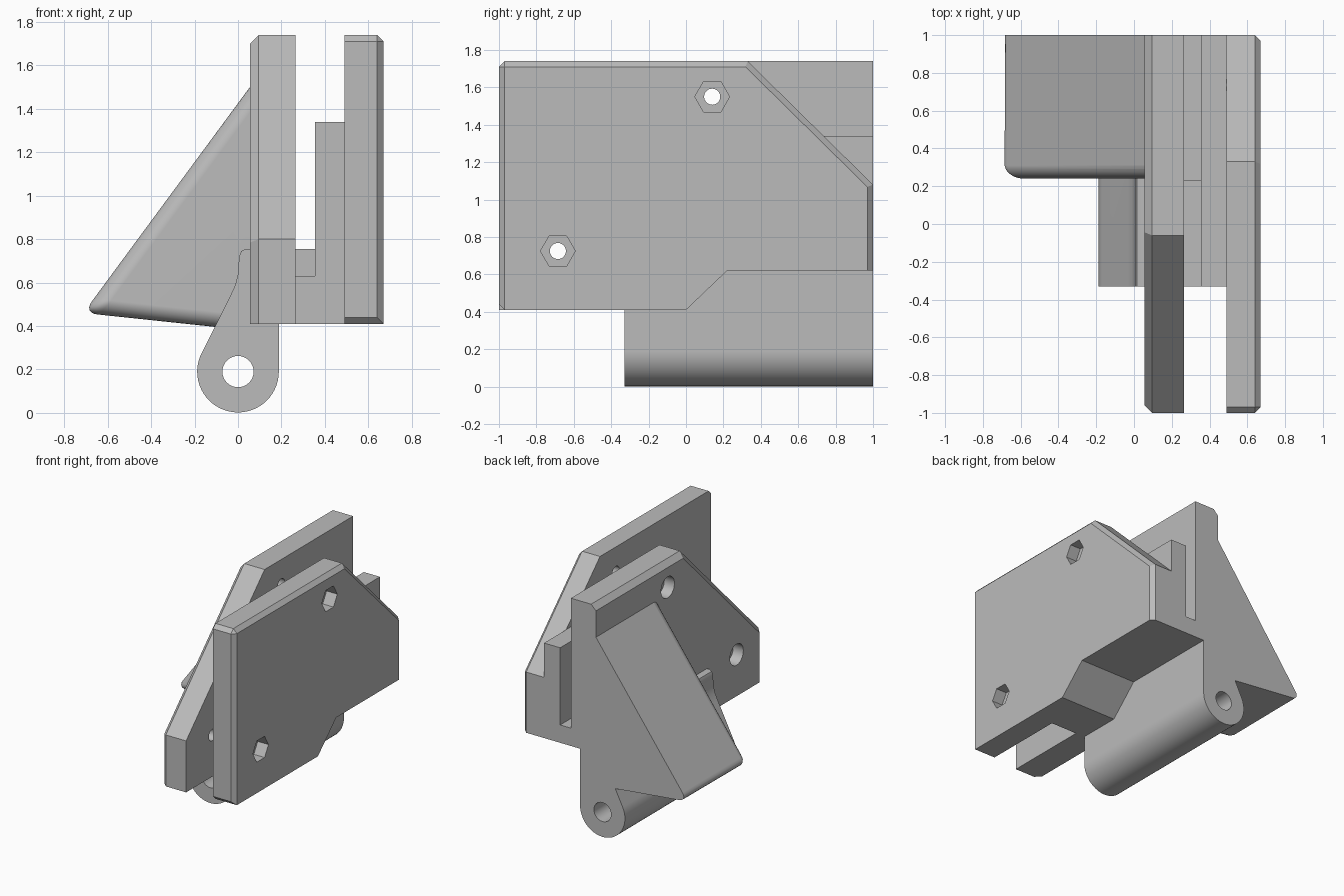
import bpy, bmesh
from math import cos, sin, radians, pi

cube = bpy.data.objects.get("Cube")
if cube:
    bpy.data.objects.remove(cube, do_unlink=True)

gray = bpy.data.materials.new("plain_gray")
gray.use_nodes = True
COLOR = (0.5, 0.5, 0.5, 1)
gray.diffuse_color = COLOR
gray.node_tree.nodes["Principled BSDF"].inputs["Base Color"].default_value = COLOR


def prism(name, axis, pts, a, b, bevel=None, width=0.0, segments=1):
    """Extrude a profile along x (points are y, z) or y (points are x, z)."""
    place = (lambda p, t: (t, p[0], p[1])) if axis == "x" else (lambda p, t: (p[0], t, p[1]))
    bm = bmesh.new()
    ends = [[bm.verts.new(place(p, t)) for p in pts] for t in (a, b)]
    for ring in ends:
        bm.faces.new(ring)
    for i in range(len(pts)):
        j = (i + 1) % len(pts)
        bm.faces.new((ends[0][i], ends[0][j], ends[1][j], ends[1][i]))
    bmesh.ops.recalc_face_normals(bm, faces=bm.faces)
    if bevel:
        edges = [e for e in bm.edges if bevel(e.verts[0].co, e.verts[1].co)]
        bmesh.ops.bevel(bm, geom=edges, offset=width, segments=segments, profile=0.5,
                        affect='EDGES', clamp_overlap=False)
    mesh = bpy.data.meshes.new(name)
    bm.to_mesh(mesh)
    bm.free()
    mesh.materials.append(gray)
    obj = bpy.data.objects.new(name, mesh)
    bpy.context.collection.objects.link(obj)
    return obj


def circle(u, v, r, n=32):
    return [(u + r * cos(2 * pi * i / n), v + r * sin(2 * pi * i / n)) for i in range(n)]


def combine(body, other, operation):
    mod = body.modifiers.new("combine", 'BOOLEAN')
    mod.operation, mod.solver, mod.object = operation, 'EXACT', other
    bpy.context.view_layer.objects.active = body
    bpy.ops.object.modifier_apply(modifier=mod.name)
    bpy.data.objects.remove(other, do_unlink=True)


def near(a, b):
    return abs(a - b) < 0.001


# Shared stepped underside, from back to front
TOP, LOW, STEP = 1.74, 0.41, 0.62
underside = [(1, STEP), (0.22, STEP), (0, LOW)]

# Inner plate with sloped front and chamfered outer rim
IN_X = 0.055
def inner_rim(p, q):
    on_rim = near(p.x, IN_X) and near(q.x, IN_X)
    return on_rim and max(p.z, q.z) > 0.7 and not (near(p.y, 1) and near(q.y, 1))

bracket = prism("clamp_bracket", "x", [(-1, LOW), (-1, 0.8), (-0.06, TOP), (1, TOP)] + underside,
                IN_X, 0.265, inner_rim, 0.04)

# Outer plate with sloped back and chamfered rim and front corners
OUT_X = 0.67
def outer_rim(p, q):
    rim = near(p.x, OUT_X) and near(q.x, OUT_X) and max(p.z, q.z) > 0.7
    corner = not near(p.x, q.x) and near(p.y, -1)
    return rim or corner

outer_plate = prism("outer_plate", "x", [(-1, LOW), (-1, TOP), (0.33, TOP), (1, 1.08)] + underside,
                    0.49, OUT_X, outer_rim, 0.03)

# Slot floor and tall rail between the plates
slot_floor = prism("slot_floor", "x", underside + [(-0.33, LOW), (-0.33, 0.63), (0.23, 0.63),
                   (0.23, 0.755), (1, 0.755)], 0.2, 0.49)
rail = prism("rail", "x", underside + [(-0.33, LOW), (-0.33, 1.34), (1, 1.34)], 0.355, 0.49)

# Hinge barrel with neck
PIN_Z, PIN_R = 0.19, 0.188
barrel = [(PIN_R * cos(radians(-a)), PIN_Z + PIN_R * sin(radians(-a)))
          for a in [206 * i / 32 for i in range(33)]]
neck = [(-0.035, 0.54), (-0.012, 0.59), (0, 0.64), (0.005, 0.72), (0.015, 0.745),
        (0.035, 0.755), (0.188, 0.755)]
hinge = prism("hinge", "y", barrel + neck, -0.33, 1)

# Wedge with rounded tip and front edges
WEDGE_Y = 0.24
def wedge_edges(p, q):
    tip = p.x < -0.7 and q.x < -0.7
    front = near(p.y, WEDGE_Y) and near(q.y, WEDGE_Y) and min(p.x, q.x) < -0.7
    return tip or front

wedge = prism("wedge", "y", [(0.1, 1.561), (-0.712, 0.46), (-0.05, 0.39), (0.1, 0.45)],
              WEDGE_Y, 1, wedge_edges, 0.07, 6)

for part in (slot_floor, rail, outer_plate, hinge, wedge):
    combine(bracket, part, 'UNION')

# Hinge pin hole
combine(bracket, prism("pin_hole", "y", circle(0, PIN_Z, 0.072), -0.5, 1.2), 'DIFFERENCE')

# Bolt holes with hexagonal nut pockets and round head recesses
for y, z in ((0.14, 1.55), (-0.685, 0.725)):
    combine(bracket, prism("bolt_hole", "x", circle(y, z, 0.043), -0.2, 0.8), 'DIFFERENCE')
    combine(bracket, prism("nut_pocket", "x", circle(y, z, 0.093, 6), 0.58, 0.8), 'DIFFERENCE')
    combine(bracket, prism("head_recess", "x", circle(y, z, 0.08), -0.05, 0.14), 'DIFFERENCE')

# Smooth rounded areas, keep flat faces crisp
bpy.ops.object.select_all(action='DESELECT')
bracket.select_set(True)
bpy.context.view_layer.objects.active = bracket
bpy.ops.object.shade_smooth_by_angle(angle=radians(25))
weighted = bracket.modifiers.new("weighted_normals", 'WEIGHTED_NORMAL')
weighted.keep_sharp = True
